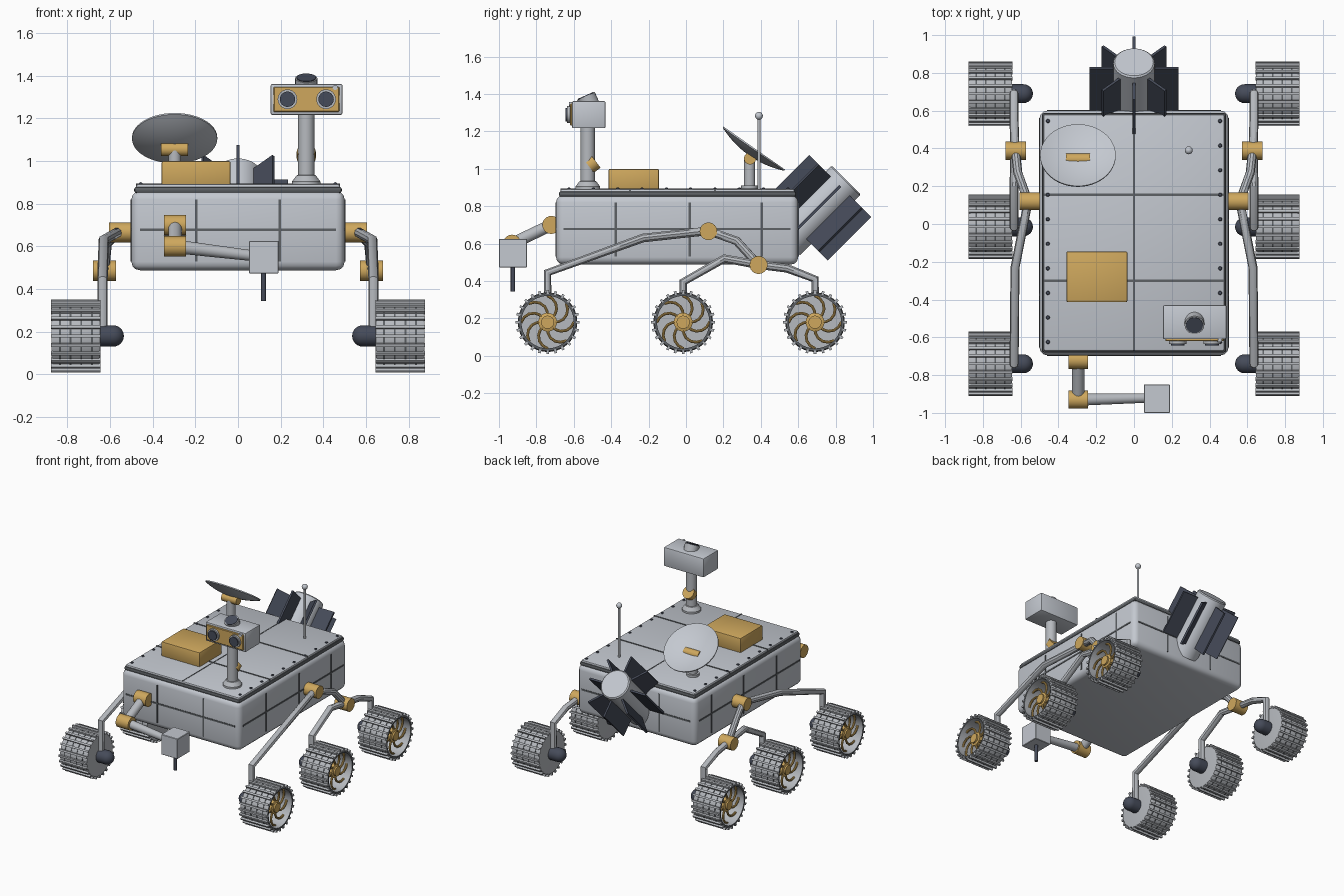
import bpy, bmesh, math
from mathutils import Vector, Matrix

if "Cube" in bpy.data.objects:
    bpy.data.objects.remove(bpy.data.objects["Cube"])


def material(name, rgb):
    m = bpy.data.materials.new(name)
    m.use_nodes = True
    m.diffuse_color = (*rgb, 1)
    m.node_tree.nodes["Principled BSDF"].inputs["Base Color"].default_value = (*rgb, 1)
    return m


PALE = material("pale_grey", (0.55, 0.58, 0.63))
STEEL = material("steel_grey", (0.47, 0.49, 0.52))
GOLD = material("gold", (0.62, 0.39, 0.11))
NAVY = material("dark_navy", (0.06, 0.07, 0.10))
SEAM = material("seam_grey", (0.11, 0.12, 0.13))
X, Y, Z = Vector((1, 0, 0)), Vector((0, 1, 0)), Vector((0, 0, 1))


def add(name, bm, mat):
    bmesh.ops.recalc_face_normals(bm, faces=bm.faces)
    me = bpy.data.meshes.new(name)
    bm.to_mesh(me)
    bm.free()
    me.materials.append(mat)
    ob = bpy.data.objects.new(name, me)
    bpy.context.collection.objects.link(ob)
    return ob


def box(name, lo, hi, mat, bevel=0, segments=3):
    lo, hi = Vector(lo), Vector(hi)
    bm = bmesh.new()
    bmesh.ops.create_cube(bm, size=1, matrix=Matrix.LocRotScale((lo + hi) / 2, None, hi - lo))
    if bevel:
        bmesh.ops.bevel(bm, geom=bm.edges[:], offset=bevel, segments=segments,
                        profile=0.5, affect='EDGES')
    return add(name, bm, mat)


def lathe(name, profile, mat, origin=(0, 0, 0), axis=Z, n=32):
    """Turn (radius, height) points around an axis."""
    bm = bmesh.new()
    vs = [bm.verts.new((r, 0, h)) for r, h in profile]
    es = [bm.edges.new(p) for p in zip(vs, vs[1:])]
    bmesh.ops.spin(bm, geom=vs + es, cent=(0, 0, 0), axis=Z, angle=math.tau, steps=n)
    bmesh.ops.remove_doubles(bm, verts=bm.verts[:], dist=1e-5)
    rot = Vector(axis).to_track_quat('Z', 'Y')
    bm.transform(Matrix.LocRotScale(Vector(origin), rot, None))
    return add(name, bm, mat)


def cyl(name, a, b, r, mat, r2=None, n=24):
    a, b = Vector(a), Vector(b)
    h = (b - a).length
    return lathe(name, [(0, 0), (r, 0), (r if r2 is None else r2, h), (0, h)], mat, a, b - a, n)


def tube(name, paths, r, mat):
    cu = bpy.data.curves.new(name, 'CURVE')
    cu.dimensions, cu.bevel_depth, cu.bevel_resolution = '3D', r, 3
    cu.use_fill_caps = True
    for path in paths:
        sp = cu.splines.new('POLY')
        sp.points.add(len(path) - 1)
        for p, co in zip(sp.points, path):
            p.co = (*co, 1)
    ob = bpy.data.objects.new(name, cu)
    bpy.context.collection.objects.link(ob)
    me = bpy.data.meshes.new_from_object(ob)
    bpy.data.objects.remove(ob)
    me.materials.clear()
    me.materials.append(mat)
    ob = bpy.data.objects.new(name, me)
    bpy.context.collection.objects.link(ob)
    return ob


# Body and deck
box("body", (-0.5, -0.695, 0.488), (0.5, 0.6, 0.86), PALE, 0.04)
box("deck_seal", (-0.487, -0.68, 0.85), (0.487, 0.588, 0.88), SEAM, 0.012, 2)
box("deck", (-0.479, -0.672, 0.86), (0.479, 0.58, 0.892), PALE, 0.01, 2)

# Panel seams
for y in (-0.375, 0.02, 0.405):
    box("side_seam", (-0.503, y - 0.006, 0.53), (0.503, y + 0.006, 0.82), SEAM)
for x in (-0.195, 0.195):
    box("end_seam", (x - 0.006, -0.698, 0.53), (x + 0.006, 0.603, 0.82), SEAM)
box("belt_seam_sides", (-0.503, -0.655, 0.672), (0.503, 0.56, 0.684), SEAM)
box("belt_seam_ends", (-0.46, -0.698, 0.672), (0.46, 0.603, 0.684), SEAM)
for y in (0.155, -0.3):
    box("deck_cross_seam", (-0.479, y - 0.006, 0.87), (0.479, y + 0.006, 0.895), SEAM)
box("deck_long_seam", (-0.004, -0.67, 0.87), (0.004, 0.578, 0.894), SEAM)

# Deck rivets
for s in (-1, 1):
    for i in range(10):
        lathe("rivet", [(0.011, 0), (0.008, 0.007), (0, 0.01)], NAVY,
              (s * 0.456, 0.545 - 0.13 * i, 0.891), n=10)

# Equipment box and whip antenna
box("equipment_box", (-0.358, -0.414, 0.885), (-0.035, -0.145, 1.0), GOLD, 0.008, 2)
cyl("antenna_rod", (0.29, 0.39, 0.88), (0.29, 0.39, 1.28), 0.008, STEEL, n=12)
ball = [(0.021 * math.sin(t * math.pi / 10), -0.021 * math.cos(t * math.pi / 10)) for t in range(11)]
lathe("antenna_ball", ball, PALE, (0.29, 0.39, 1.283), n=20)

# Dish antenna
cyl("dish_post", (-0.297, 0.34, 0.88), (-0.297, 0.34, 1.05), 0.03, STEEL)
cyl("dish_post_base", (-0.297, 0.34, 0.88), (-0.297, 0.34, 0.91), 0.045, STEEL)
cyl("dish_pivot", (-0.36, 0.342, 1.055), (-0.234, 0.342, 1.055), 0.032, GOLD)
bowl = [(0.2 * i / 8, 0.04 * (i / 8) ** 2) for i in range(9)]
shell = bowl + [(r, h - 0.008) for r, h in reversed(bowl)]
lathe("dish", shell, PALE, (-0.297, 0.342, 1.078), (0, 0.575, 0.82), 48)

# Camera mast and head
mx, my = 0.32, -0.525
lathe("mast", [(0, 0), (0.066, 0), (0.066, 0.02), (0.045, 0.048), (0.038, 0.05),
               (0.038, 0.34), (0, 0.34)], STEEL, (mx, my, 0.885))
cyl("mast_joint", (mx, -0.52, 1.015), (mx, -0.484, 1.042), 0.045, GOLD)
box("head", (0.153, -0.61, 1.217), (0.49, -0.43, 1.362), PALE, 0.008, 2)
box("head_face", (0.166, -0.62, 1.231), (0.476, -0.6, 1.348), GOLD, 0.004, 1)
for x in (0.232, 0.413):
    cyl("eye_ring", (x, -0.61, 1.29), (x, -0.635, 1.29), 0.046, STEEL)
    cyl("eye_lens", (x, -0.61, 1.29), (x, -0.643, 1.29), 0.036, NAVY)
cyl("face_lamp", (0.455, -0.61, 1.345), (0.455, -0.626, 1.345), 0.012, PALE, n=12)
tilt = Vector((0, -0.4, 0.9)).normalized()
top = Vector((mx, -0.535, 1.389))
cyl("top_sensor", top - tilt * 0.06, top, 0.052, STEEL)
cyl("top_sensor_lens", top - tilt * 0.01, top + tilt * 0.004, 0.045, NAVY)

# Finned power unit on the back
end, axis = Vector((0, 0.857, 0.94)), Vector((0, 1, 1)).normalized()
lathe("power_unit", [(0, -0.46), (0.11, -0.46), (0.11, -0.008), (0.102, 0), (0, 0)],
      PALE, end, axis, 40)
for i in range(8):
    fin = box("cooling_fin", (0.09, -0.007, -0.375), (0.235, 0.007, -0.045), NAVY)
    fin.matrix_world = (Matrix.Translation(end) @ Matrix.Rotation(-math.pi / 4, 4, 'X')
                        @ Matrix.Rotation(i * math.pi / 4, 4, 'Z'))

# Robot arm
shoulder, elbow = Vector((-0.295, -0.72, 0.7)), Vector((-0.295, -0.93, 0.6))
wrist = Vector((0.12, -0.92, 0.55))
for name, p in (("arm_shoulder", shoulder), ("arm_elbow", elbow)):
    cyl(name, p - X * 0.052, p + X * 0.052, 0.048, GOLD)
cyl("upper_arm", shoulder, elbow, 0.032, STEEL)
cyl("forearm", elbow, wrist, 0.032, STEEL, 0.024)
box("tool_box", (0.052, -1.0, 0.473), (0.19, -0.85, 0.626), PALE, 0.003, 1)
cyl("drill", (0.12, -0.925, 0.345), (0.12, -0.925, 0.48), 0.012, NAVY, n=12)

# One wheel around the origin, outer side towards +x
rim = [(0, -0.115), (0.142, -0.115), (0.153, -0.113), (0.157, -0.105), (0.157, 0.105),
       (0.153, 0.115), (0.14, 0.115), (0.14, -0.095), (0, -0.095)]
drum = lathe("wheel_drum", rim, STEEL, axis=X, n=48)
drum.data.materials.append(SEAM)
for f in drum.data.polygons:
    if f.normal.x > 0.8 and f.center.yz.length > 0.13:
        f.material_index = 1
bm = bmesh.new()
for i in range(24):
    spin = Matrix.Rotation(i * math.tau / 24, 4, 'X')
    bmesh.ops.create_cube(bm, size=1, matrix=spin @ Matrix.LocRotScale(
        Z * 0.161, None, Vector((0.232, 0.014, 0.02))))
treads = add("wheel_treads", bm, STEEL)
wheel = [drum, treads]
for h in (-0.075, -0.025, 0.025, 0.075):
    band = [(0.15, h - 0.004), (0.159, h - 0.004), (0.159, h + 0.004), (0.15, h + 0.004)]
    wheel.append(lathe("wheel_band", band, SEAM, axis=X, n=48))
spokes = []
for i in range(8):
    a = i * math.tau / 8
    spokes.append([(0.07, r * math.cos(a + t), r * math.sin(a + t)) for r, t in
                   ((0.035, 0), (0.06, 0.05), (0.085, 0.18), (0.11, 0.38), (0.128, 0.58), (0.142, 0.8))])
wheel.append(tube("wheel_spokes", spokes, 0.008, GOLD))
wheel.append(lathe("wheel_hub", [(0, -0.1), (0.05, -0.1), (0.05, 0.075), (0.035, 0.08),
                                 (0.035, 0.092), (0, 0.092)], GOLD, axis=X))
motor = [(0.05, -0.09)] + [(0.05 * math.cos(t * math.pi / 12), -0.175 - 0.05 * math.sin(t * math.pi / 12))
                           for t in range(7)]
wheel.append(lathe("wheel_motor", motor, NAVY, axis=X))

# Place six wheels
wheel_ys = (-0.74, -0.015, 0.69)
for part in wheel:
    for s in (-1, 1):
        for y in wheel_ys:
            ob = part.copy()
            bpy.context.collection.objects.link(ob)
            ob.location = (s * 0.76, y, 0.18)
            ob.rotation_euler.z = 0 if s > 0 else math.pi
    bpy.data.objects.remove(part)

# Rocker and bogie suspension on both sides
rocker = [(0.635, -0.74, 0.18), (0.635, -0.74, 0.445), (0.63, -0.23, 0.63), (0.56, 0.12, 0.668),
          (0.615, 0.27, 0.615), (0.628, 0.388, 0.485)]
bogie = [(0.635, -0.015, 0.18), (0.635, -0.015, 0.395), (0.635, 0.205, 0.52), (0.63, 0.388, 0.487),
         (0.635, 0.54, 0.468), (0.635, 0.69, 0.41), (0.635, 0.69, 0.18)]
for s in (-1, 1):
    for name, path in (("rocker_arm", rocker), ("bogie_arm", bogie)):
        tube(name, [[(s * x, y, z) for x, y, z in path]], 0.024, STEEL)
    cyl("rocker_pivot", (s * 0.49, 0.12, 0.666), (s * 0.605, 0.12, 0.666), 0.047, GOLD)
    cyl("bogie_pivot", (s * 0.573, 0.388, 0.486), (s * 0.68, 0.388, 0.486), 0.048, GOLD)

# Smooth shading with sharp edges kept
bpy.ops.object.select_all(action='DESELECT')
for ob in bpy.context.collection.objects:
    if ob.type == 'MESH':
        ob.select_set(True)
        bpy.context.view_layer.objects.active = ob
bpy.ops.object.shade_smooth_by_angle(angle=math.radians(35))
